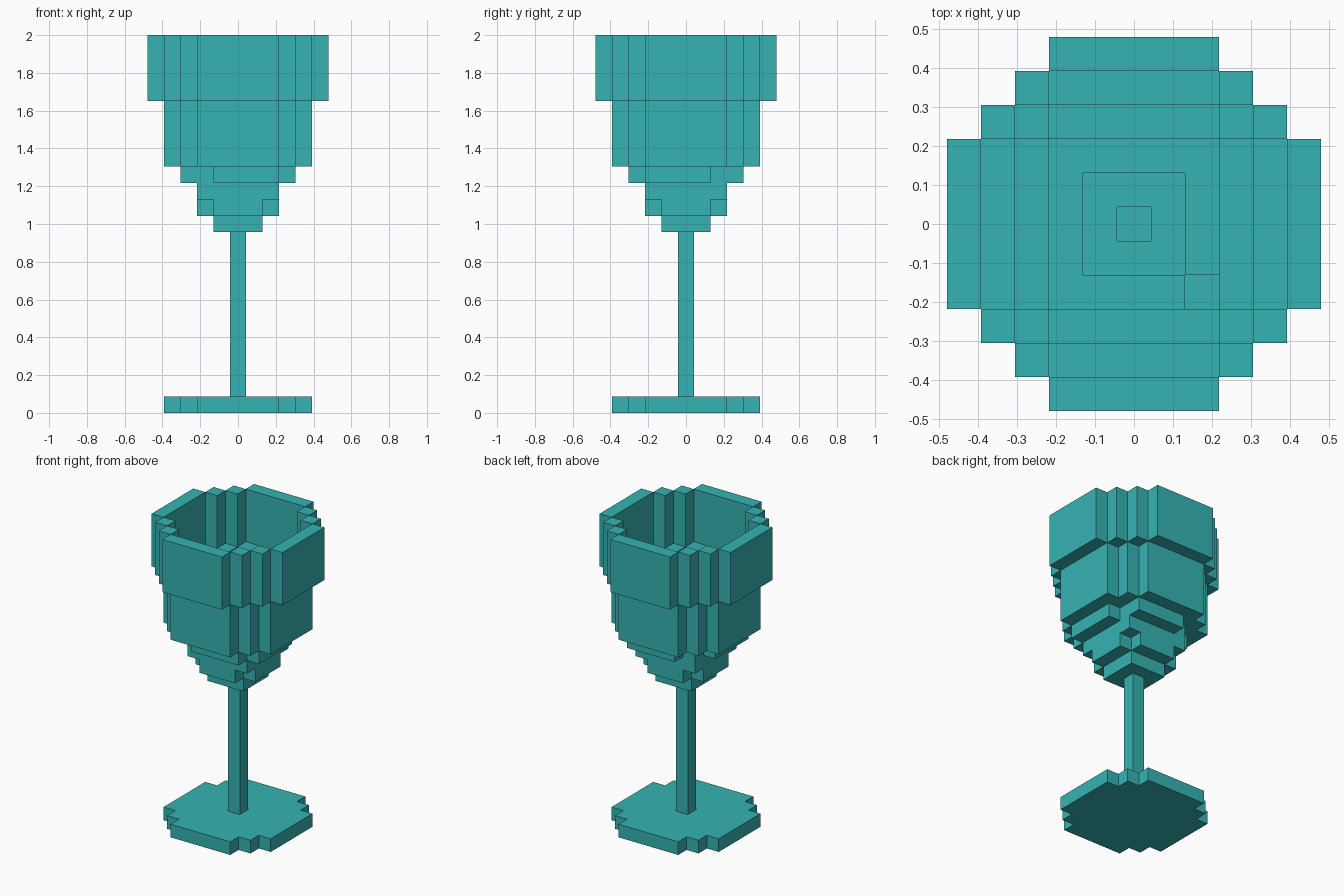
import bpy
import bmesh
from mathutils import Vector

if "Cube" in bpy.data.objects:
    bpy.data.objects.remove(bpy.data.objects["Cube"])

U = 2 / 23  # edge length of one block

teal = bpy.data.materials.new("teal")
teal.use_nodes = True
colour = (0.037, 0.45, 0.45, 1)
teal.diffuse_color = colour
teal.node_tree.nodes["Principled BSDF"].inputs["Base Color"].default_value = colour


def disc(r):
    """Square with stepped corners, in blocks."""
    span = range(-r, r + 1)
    return {(i, j) for i in span for j in span if abs(i) + abs(j) <= r + 2}


def wall(r):
    """Outermost blocks of a disc."""
    return {(i, j) for i, j in disc(r)
            if max(abs(i), abs(j)) == r or abs(i) + abs(j) == r + 2}


def stack(plan, low, high):
    return {(i, j, k) for i, j in plan for k in range(low, high)}


# Stepped collar under the bowl, open at some corners
cross = {(i, j) for i, j in wall(2) if abs(i) + abs(j) < 4}
collar = {(i, j) for i, j in wall(3)
          if not (abs(j) == 3 and i == -2) and not (abs(i) == 3 and j == 2)}
lining = wall(2) - {(2, -2)}

parts = {
    "foot": stack(disc(4), 0, 1),
    "stem": stack({(0, 0)}, 1, 11),
    "bowl_bottom": stack(wall(1), 11, 12),
    "bowl_lower_step": stack(cross, 12, 13) | stack(wall(2), 13, 14),
    "bowl_collar": stack(collar | lining, 14, 15),
    "bowl_ledge": stack(wall(3), 15, 16),
    "bowl_middle": stack(wall(4), 15, 19),
    "bowl_rim": stack(wall(5), 19, 23),
}
solid = set().union(*parts.values())


def build(name, cells):
    """Skin the blocks, leaving out faces buried against other blocks."""
    bm = bmesh.new()
    for cell in cells:
        centre = Vector(cell) + Vector((0, 0, 0.5))
        for axis in range(3):
            for sign in (-1, 1):
                n = Vector((0, 0, 0))
                n[axis] = sign
                if tuple(int(c + d) for c, d in zip(cell, n)) in solid:
                    continue
                a = Vector((0, 0, 0))
                a[(axis + 1) % 3] = 0.5
                b = n.cross(a)
                mid = centre + n / 2
                bm.faces.new([bm.verts.new((mid + s * a + t * b) * U)
                              for s, t in ((-1, -1), (1, -1), (1, 1), (-1, 1))])
    bmesh.ops.remove_doubles(bm, verts=bm.verts, dist=U / 100)
    mesh = bpy.data.meshes.new(name)
    bm.to_mesh(mesh)
    bm.free()
    mesh.materials.append(teal)
    obj = bpy.data.objects.new(name, mesh)
    bpy.context.collection.objects.link(obj)


for name, cells in parts.items():
    build(name, cells)
